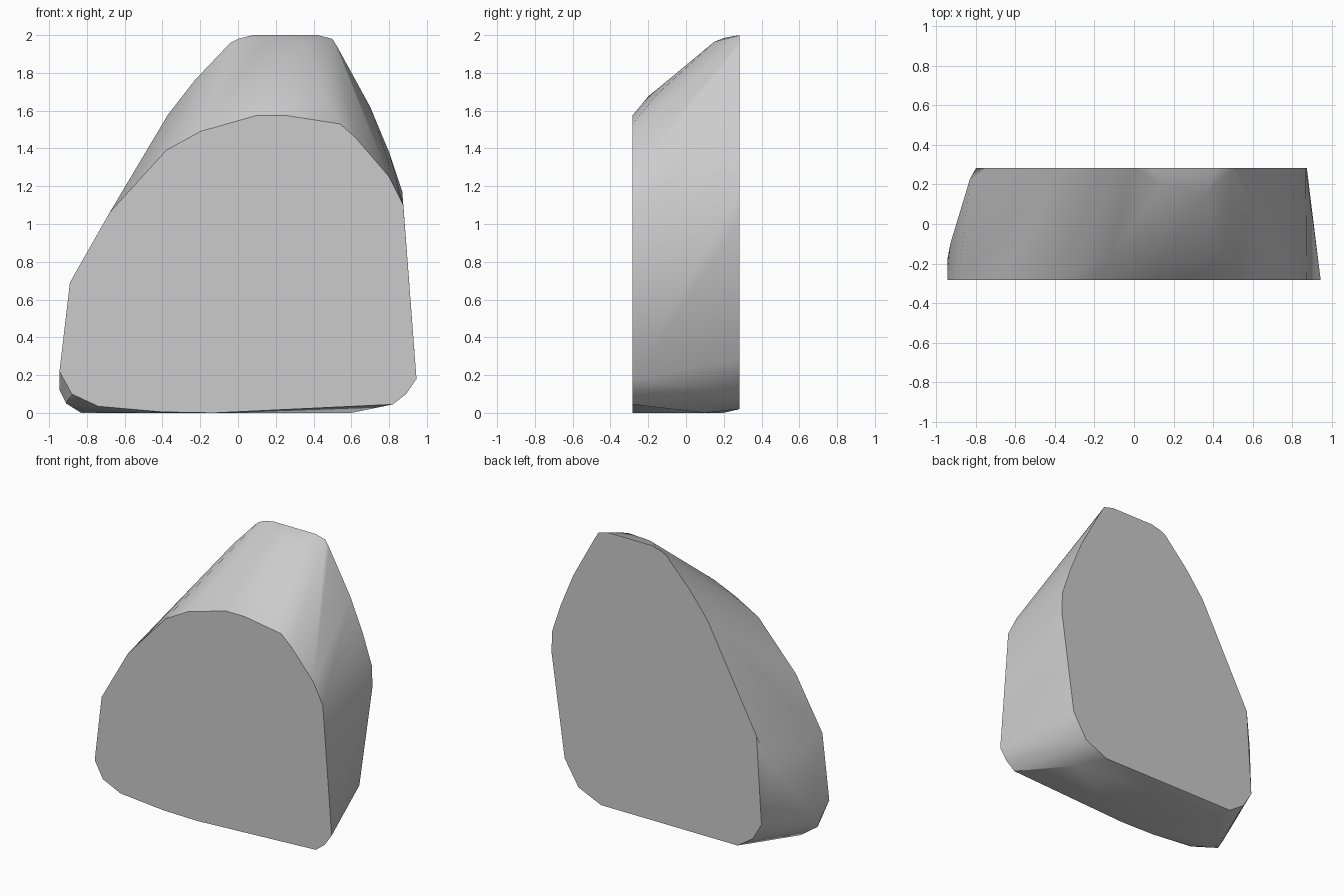
import bpy, bmesh

HALF = 0.283  # half the thickness (y)

# front outline (x, z)
front = [(-0.945, 0.22), (-0.89, 0.69), (-0.68, 1.06), (-0.38, 1.39), (-0.2, 1.49),
         (0.1, 1.575), (0.25, 1.575), (0.54, 1.53), (0.62, 1.46), (0.80, 1.25),
         (0.875, 1.10), (0.945, 0.18), (0.89, 0.10), (0.82, 0.045),
         (-0.13, 0.0), (-0.4, 0.005), (-0.74, 0.035), (-0.88, 0.10)]

# back outline (x, z)
back = [(-0.80, 0.22), (-0.76, 0.85), (-0.37, 1.58), (-0.23, 1.76), (-0.04, 1.96),
        (0.0, 1.98), (0.08, 2.0), (0.42, 2.0), (0.50, 1.98), (0.53, 1.93),
        (0.70, 1.62), (0.80, 1.38), (0.87, 1.17), (0.875, 1.02), (0.77, 0.28),
        (0.66, 0.10), (0.48, 0.02), (-0.61, 0.02), (-0.73, 0.10)]

# bulges of the worn rim between the two faces (x, y, z)
rim = [(-0.945, -0.18, 0.12), (-0.91, -0.2, 0.05), (-0.83, -0.12, 0.0),
       (-0.89, -0.12, 0.51), (-0.93, -0.1, 0.22), (-0.83, 0.23, 0.62),
       (-0.12, -0.15, 1.64), (0.15, -0.2, 1.675), (0.45, -0.16, 1.68),
       (0.15, 0.2, 1.985), (0.36, 0.15, 1.965),
       (0.60, 0.1, 0.0), (-0.6, 0.2, 0.0)]

# stone: hull around both faces and the rim
bm = bmesh.new()
for x, z in front:
    bm.verts.new((x, -HALF, z))
for x, z in back:
    bm.verts.new((x, HALF, z))
for p in rim:
    bm.verts.new(p)
bmesh.ops.convex_hull(bm, input=bm.verts[:])
bmesh.ops.delete(bm, geom=[v for v in bm.verts if not v.link_faces], context='VERTS')
bmesh.ops.dissolve_limit(bm, angle_limit=0.01, verts=bm.verts[:], edges=bm.edges[:])
bmesh.ops.recalc_face_normals(bm, faces=bm.faces[:])

mesh = bpy.data.meshes.new("stone")
bm.to_mesh(mesh)
bm.free()
stone = bpy.data.objects.new("stone", mesh)
bpy.context.collection.objects.link(stone)

# soft shading on the rim, crisp edges around the flat faces
bpy.context.view_layer.objects.active = stone
stone.select_set(True)
bpy.ops.object.shade_smooth_by_angle(angle=0.52)
